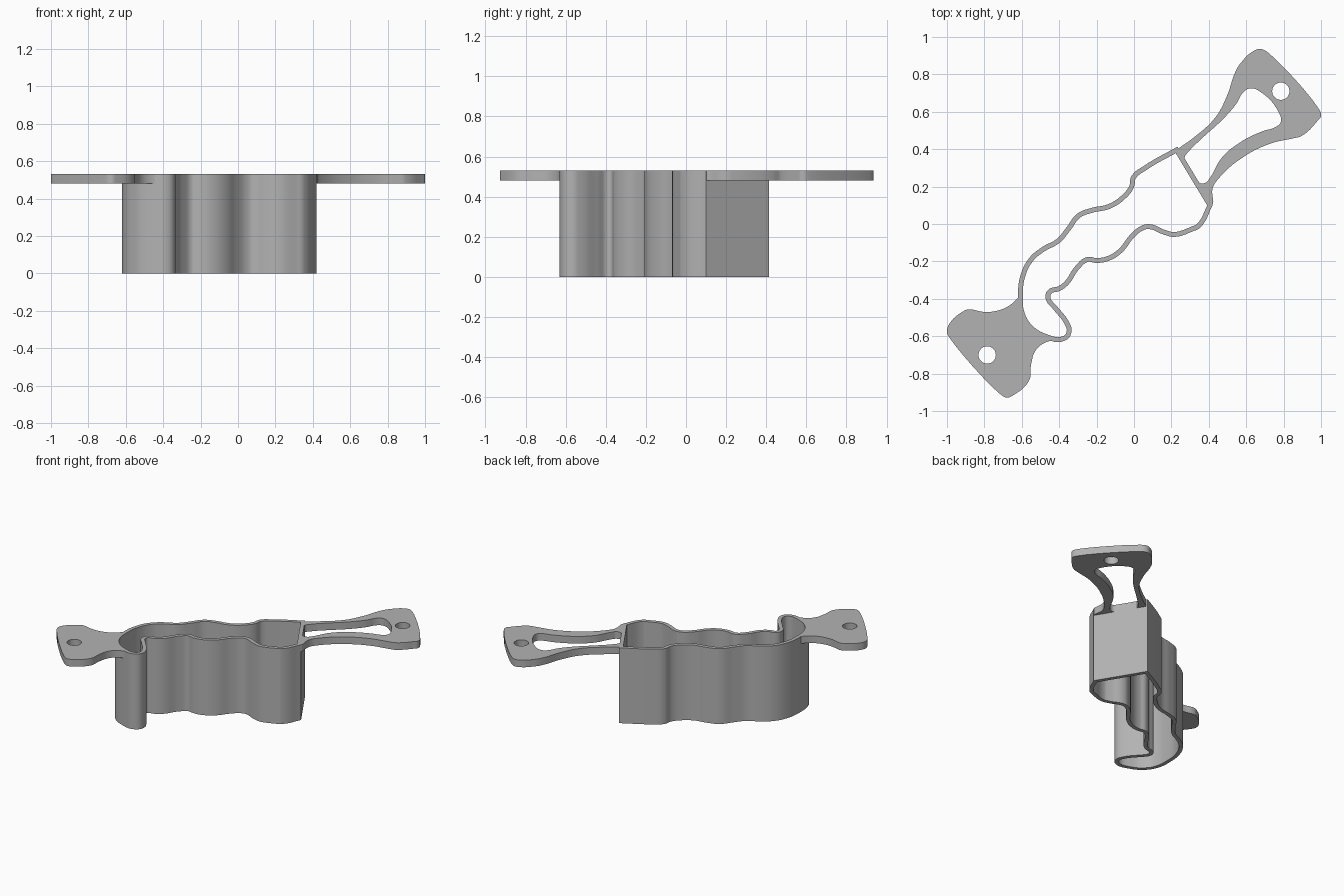
import bpy
import math

default_cube = bpy.data.objects.get("Cube")
if default_cube:
    bpy.data.objects.remove(default_cube, do_unlink=True)

TOP = 0.53
PLATE = 0.05
WALL = 0.026

grey = bpy.data.materials.new("plain grey")
grey.use_nodes = True
colour = (0.45, 0.45, 0.45, 1)
grey.diffuse_color = colour
grey.node_tree.nodes["Principled BSDF"].inputs["Base Color"].default_value = colour


def circle(x, y, radius):
    """Eight points around a screw hole."""
    return [(x + radius * math.cos(i * math.pi / 4),
             y + radius * math.sin(i * math.pi / 4)) for i in range(8)]


def extruded(name, loops, bottom, height, filled=True, sharp=()):
    """Smooth closed outlines extruded upward; inner loops become holes."""
    curve = bpy.data.curves.new(name + " outline", "CURVE")
    curve.dimensions = "2D"
    curve.fill_mode = "BOTH" if filled else "NONE"
    curve.extrude = height / 2
    curve.resolution_u = 6
    for index, loop in enumerate(loops):
        spline = curve.splines.new("BEZIER")
        spline.bezier_points.add(len(loop) - 1)
        spline.use_cyclic_u = True
        for point, (x, y) in zip(spline.bezier_points, loop):
            point.co = (x, y, 0)
            corner = index == 0 and (x, y) in sharp
            kind = "VECTOR" if corner else "AUTO"
            point.handle_left_type = point.handle_right_type = kind
    obj = bpy.data.objects.new(name, curve)
    bpy.context.collection.objects.link(obj)
    obj.location.z = bottom + height / 2
    bpy.ops.object.select_all(action="DESELECT")
    obj.select_set(True)
    bpy.context.view_layer.objects.active = obj
    bpy.ops.object.convert(target="MESH")
    obj = bpy.context.view_layer.objects.active
    obj.name = name
    obj.data.materials.clear()
    obj.data.materials.append(grey)
    if not filled:
        solid = obj.modifiers.new("wall thickness", "SOLIDIFY")
        solid.thickness = WALL
        solid.offset = 0
        solid.use_even_offset = True
        bpy.ops.object.modifier_apply(modifier=solid.name)
    bpy.ops.object.shade_smooth_by_angle(angle=math.radians(30))
    return obj


# Shared corners of the squared end of the wall
back_corner = (.228, .396)
side_corner = (.406, .1)

# Rounded end of the wall, shared with the left plate
rounded_end = [(-.475, -.6), (-.555, -.55), (-.597, -.48), (-.607, -.38)]

# Wavy long side facing the back
back_side = [
    (-.595, -.28), (-.55, -.19), (-.485, -.135), (-.405, -.09), (-.35, -.025),
    (-.295, .045), (-.225, .073), (-.13, .095), (-.05, .15), (-.013, .2),
    (-.002, .25), (.06, .3),
]

# Wavy long side facing the front, ending in the hooked lip
front_side = [
    (.345, -.01), (.31, -.027), (.215, -.056), (.165, -.045), (.08, -.014),
    (.04, -.024), (-.01, -.065), (-.075, -.145), (-.14, -.185), (-.2, -.195),
    (-.25, -.19), (-.305, -.235), (-.36, -.315), (-.4, -.345), (-.45, -.362),
    (-.46, -.395), (-.42, -.45), (-.362, -.525), (-.347, -.575),
    (-.375, -.612),
]

wall_path = rounded_end + back_side + [back_corner, side_corner] + front_side
extruded("wavy_wall", [wall_path], 0, TOP, filled=False,
         sharp=(back_corner, side_corner))

# Solid mounting plate beside the rounded end
left_plate = [
    (-.607, -.38), (-.665, -.435), (-.725, -.462), (-.8, -.47), (-.89, -.457),
    (-.915, -.468), (-.985, -.53), (-1, -.575), (-.985, -.61), (-.715, -.91),
    (-.68, -.928), (-.645, -.915), (-.56, -.835), (-.55, -.75),
    (-.525, -.675), (-.47, -.632), (-.39, -.62),
]
extruded("left_plate",
         [left_plate + rounded_end[:-1], circle(-.785, -.7, .046)],
         TOP - PLATE, PLATE, sharp=(left_plate[0], left_plate[-1]))

# Mounting plate with two arms reaching the squared end
right_plate = [
    back_corner, (.26, .42), (.31, .455), (.435, .57), (.495, .68),
    (.545, .82), (.57, .86), (.645, .928), (.68, .935), (.715, .918),
    (.985, .62), (1, .58), (.98, .55), (.895, .47), (.86, .46), (.73, .43),
    (.58, .355), (.45, .24), (.42, .19), (.418, .1), side_corner,
]
arm_opening = [
    (.27, .35), (.295, .39), (.355, .45), (.48, .565), (.545, .64),
    (.59, .71), (.625, .725), (.67, .71), (.775, .595), (.785, .545),
    (.76, .52), (.685, .495), (.565, .435), (.47, .355), (.405, .245),
    (.385, .222), (.35, .22),
]
extruded("right_plate",
         [right_plate, arm_opening, circle(.785, .71, .046)],
         TOP - PLATE, PLATE, sharp=(back_corner, side_corner))
